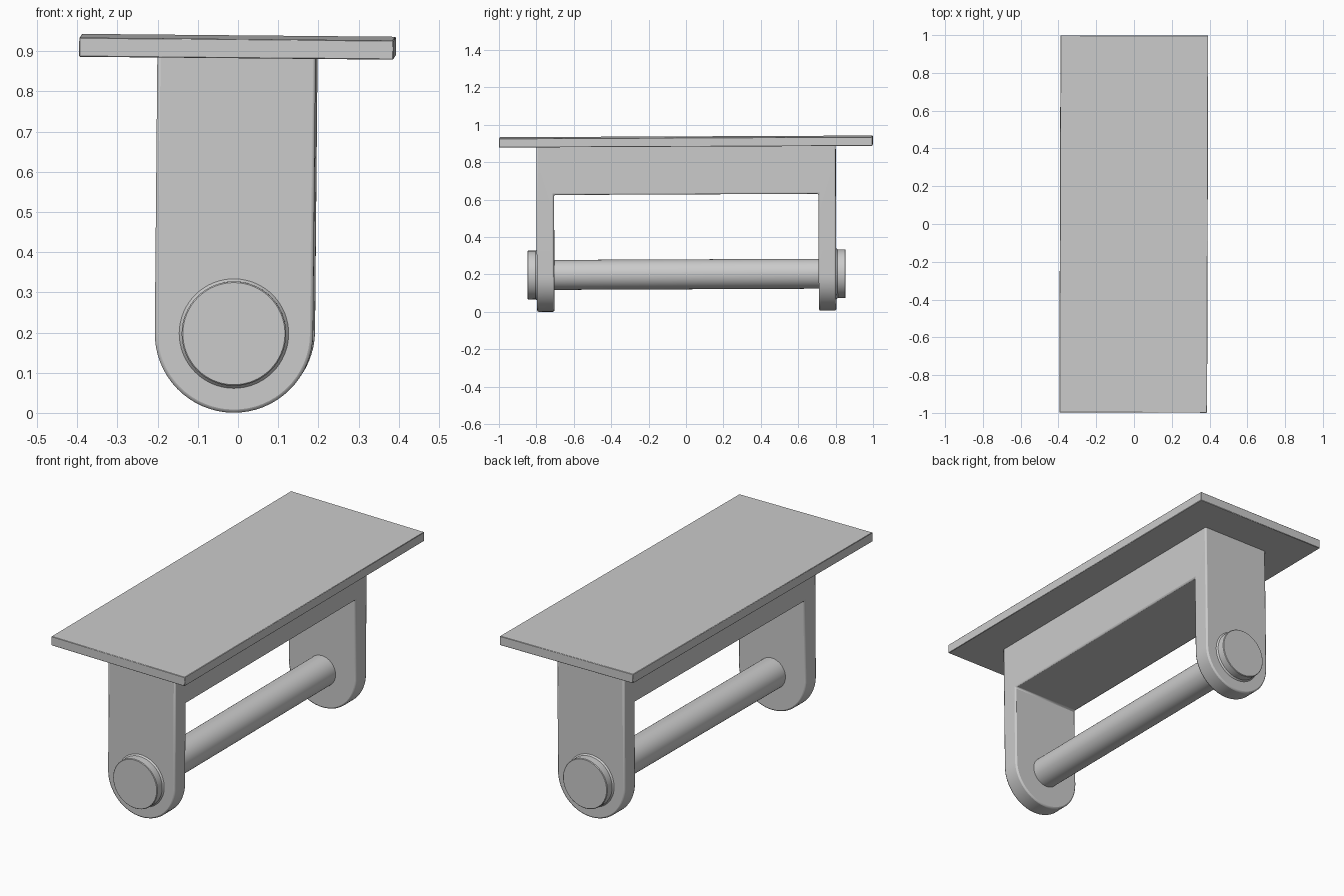
import bpy, bmesh, math
from mathutils import Matrix, Euler, Vector

if "Cube" in bpy.data.objects:
    bpy.data.objects.remove(bpy.data.objects["Cube"])

# The whole assembly sits very slightly askew
TILT = Matrix.Translation((-0.0095, 0.004, 0.001)) @ Euler((0.0045, 0.0092, -0.003)).to_matrix().to_4x4()


def add_object(name, bm):
    bmesh.ops.recalc_face_normals(bm, faces=bm.faces[:])
    mesh = bpy.data.meshes.new(name)
    bm.to_mesh(mesh)
    bm.free()
    obj = bpy.data.objects.new(name, mesh)
    bpy.context.collection.objects.link(obj)
    return obj


def prism(name, points, direction):
    """Extrude a closed 3D outline along a direction."""
    bm = bmesh.new()
    face = bm.faces.new([bm.verts.new(p) for p in points])
    res = bmesh.ops.extrude_face_region(bm, geom=[face], use_keep_orig=True)
    verts = [g for g in res["geom"] if isinstance(g, bmesh.types.BMVert)]
    bmesh.ops.translate(bm, verts=verts, vec=Vector(direction))
    return add_object(name, bm)


def lathe_y(name, profile, x, z, segments=64):
    """Capped solid of revolution around a y axis, from (radius, y) pairs."""
    bm = bmesh.new()
    rings = []
    for r, y in profile:
        rings.append([bm.verts.new((x + r * math.cos(a), y, z + r * math.sin(a)))
                      for a in (2 * math.pi * i / segments for i in range(segments))])
    for a, b in zip(rings, rings[1:]):
        for i in range(segments):
            j = (i + 1) % segments
            bm.faces.new((a[i], a[j], b[j], b[i]))
    bm.faces.new(rings[0])
    bm.faces.new(rings[-1])
    return add_object(name, bm)


def bevel(obj, width, segments):
    mod = obj.modifiers.new("rounded_edges", "BEVEL")
    mod.width = width
    mod.segments = segments
    mod.limit_method = "ANGLE"
    mod.angle_limit = math.radians(40)


def finish(obj):
    obj.matrix_world = TILT @ obj.matrix_basis
    bpy.ops.object.select_all(action="DESELECT")
    obj.select_set(True)
    bpy.context.view_layer.objects.active = obj
    bpy.ops.object.shade_smooth_by_angle(angle=math.radians(30))


# Mounting plate
X, Y = 0.391, 0.998
plate = prism("mounting_plate",
              [(-X, -Y, 0.886), (X, -Y, 0.886), (X, Y, 0.886), (-X, Y, 0.886)], (0, 0, 0.048))
bevel(plate, 0.002, 1)

# Bracket: U-shaped side outline trimmed by a round-ended front outline
OUT, INN, TOP, GAP = 0.8, 0.707, 0.9, 0.629
side = [(-OUT, -0.1), (-INN, -0.1), (-INN, GAP), (INN, GAP),
        (INN, -0.1), (OUT, -0.1), (OUT, TOP), (-OUT, TOP)]
bracket = prism("bracket", [(-0.3, y, z) for y, z in side], (0.6, 0, 0))

R, AXIS_Z = 0.197, 0.2
arc = [math.pi + math.pi * i / 32 for i in range(33)]
outline = [(R * math.cos(a), -1, AXIS_Z + R * math.sin(a)) for a in arc]
outline += [(R, -1, 1), (-R, -1, 1)]
trimmer = prism("trimmer", outline, (0, 2, 0))
trimmer.hide_render = True

trim = bracket.modifiers.new("trim", "BOOLEAN")
trim.operation = "INTERSECT"
trim.solver = "EXACT"
trim.object = trimmer
bpy.context.view_layer.update()
bpy.context.view_layer.objects.active = bracket
bpy.ops.object.modifier_apply(modifier="trim")
bpy.data.objects.remove(trimmer)
bevel(bracket, 0.008, 2)

# Roller pin with a wide cap outside each leg
half = [(0.127, -0.85), (0.13, -0.847), (0.13, -0.808), (0.137, -0.799),
        (0.13, -0.79), (0.08, -0.78)]
pin = lathe_y("roller_pin", half + [(r, -y) for r, y in reversed(half)], 0, AXIS_Z)

for part in (plate, bracket, pin):
    finish(part)
